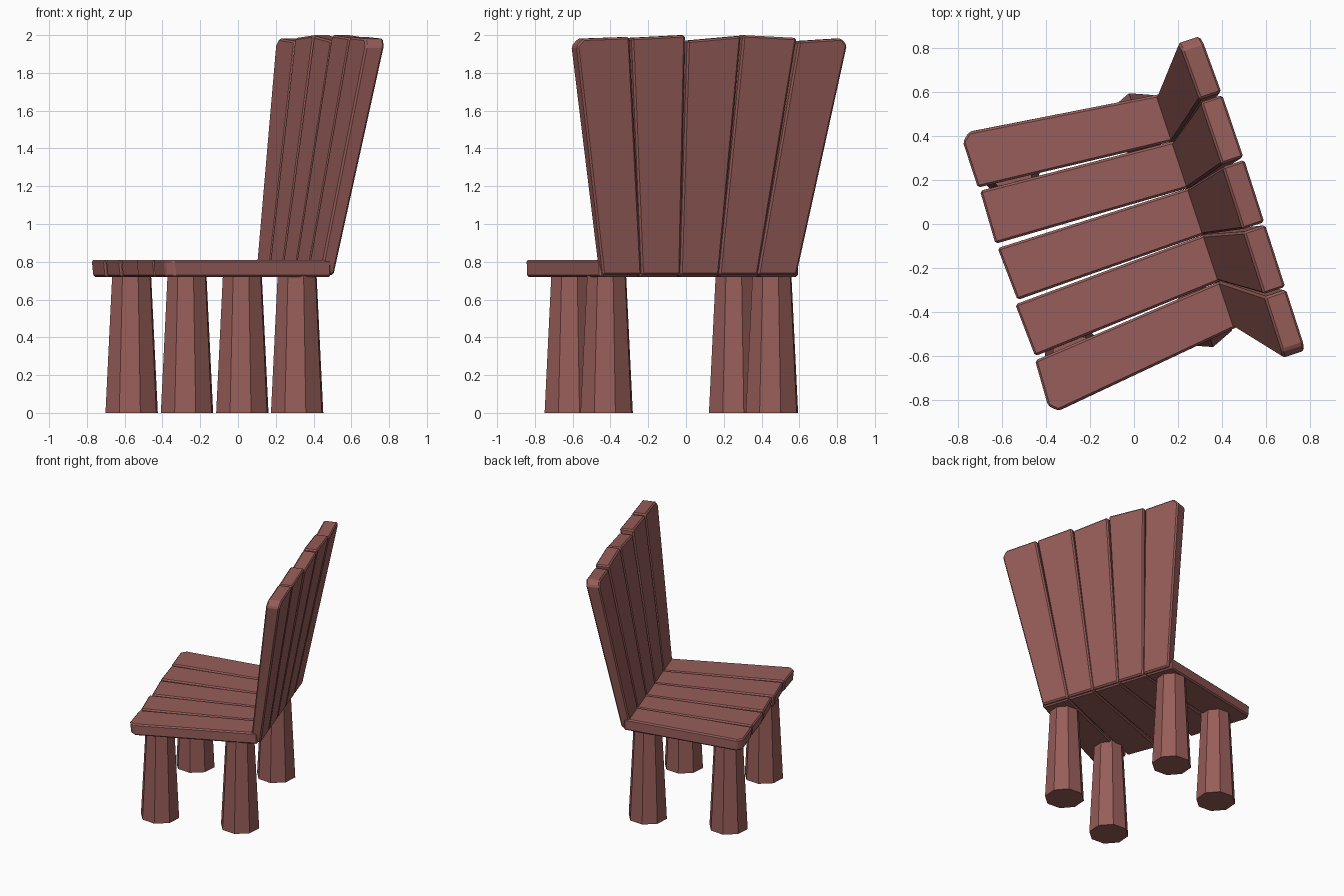
import bpy, bmesh, math
from mathutils import Vector

if "Cube" in bpy.data.objects:
    bpy.data.objects.remove(bpy.data.objects["Cube"])

wood = bpy.data.materials.new("red_wood")
wood.diffuse_color = (0.31, 0.11, 0.10, 1)
wood.use_nodes = True
wood.node_tree.nodes["Principled BSDF"].inputs["Base Color"].default_value = wood.diffuse_color


def finish(name, bm):
    bmesh.ops.recalc_face_normals(bm, faces=bm.faces)
    me = bpy.data.meshes.new(name)
    bm.to_mesh(me)
    bm.free()
    me.materials.append(wood)
    ob = bpy.data.objects.new(name, me)
    bpy.context.collection.objects.link(ob)
    return ob


def cut_corner(pts, i, d=0.04):
    """Replace outline point i by a chamfer of size d."""
    p, a, b = pts[i], pts[i - 1], pts[(i + 1) % len(pts)]
    pair = [p + (a - p).normalized() * d, p + (b - p).normalized() * d]
    return pts[:i] + pair + pts[i + 1:]


def board(name, face_a, face_b, bevel=0.01, cut=None):
    """Plank between two matching outlines, with chamfered edges."""
    if cut is not None:
        face_a, face_b = cut_corner(face_a, cut), cut_corner(face_b, cut)
    bm = bmesh.new()
    a = [bm.verts.new(p) for p in face_a]
    b = [bm.verts.new(p) for p in face_b]
    bm.faces.new(a)
    bm.faces.new(b[::-1])
    n = len(a)
    for i in range(n):
        j = (i + 1) % n
        bm.faces.new((a[i], b[i], b[j], a[j]))
    bmesh.ops.bevel(bm, geom=bm.edges[:], offset=bevel, segments=1,
                    affect='EDGES', clamp_overlap=True)
    return finish(name, bm)


ANGLE = math.radians(18.4)
back_dir = Vector((math.cos(ANGLE), math.sin(ANGLE), 0))

# joint line where the seat meets the backrest, and top line of the backrest
joint = [Vector((0.10 + 0.07 * i, 0.58 - 0.21 * i, 0.80)) for i in range(6)]
crest = [Vector((x, y, 1.97)) for x, y in
         [(0.20, 0.835), (0.30, 0.56), (0.40, 0.265), (0.495, -0.03),
          (0.59, -0.325), (0.685, -0.62)]]

# seat planks: two front corners each
fronts = [((-0.79, 0.41), (-0.71, 0.165)), ((-0.70, 0.15), (-0.63, -0.09)),
          ((-0.62, -0.11), (-0.53, -0.345)), ((-0.54, -0.365), (-0.45, -0.60)),
          ((-0.45, -0.62), (-0.38, -0.865))]
for i, (l, r) in enumerate(fronts):
    end = back_dir * 0.045
    top = [Vector((*l, 0.81)), Vector((*r, 0.81)),
           joint[i + 1] + end, joint[i] + end]
    for p in top:
        p.z = 0.81
    low = [p - Vector((0, 0, 0.09)) for p in top]
    low[0] += back_dir * 0.01
    low[1] += back_dir * 0.01
    board(f"seat_plank_{i + 1}", top, low, cut={0: 0, 4: 1}.get(i))

# fanned, leaning backrest planks with uneven tops
tops = [(1.985, 1.968), (1.985, 2.0), (1.995, 1.97), (2.0, 1.985), (1.99, 1.98)]
for i, (zl, zr) in enumerate(tops):
    bl, br = (joint[k] - (crest[k] - joint[k]) * 0.06 for k in (i, i + 1))
    tl, tr = crest[i].lerp(crest[i + 1], 0.02), crest[i].lerp(crest[i + 1], 0.98)
    tl.z, tr.z = zl, zr
    front = [bl, br, tr, tl]
    thin, thick = Vector((0.072, 0.022, 0)), Vector((0.10, 0.033, 0))
    rear = [bl + thin, br + thin, tr + thick, tl + thick]
    board(f"back_plank_{i + 1}", front, rear, cut={0: 3, 4: 2}.get(i))

# tapered eight-sided legs
legs = {"front_left_leg": (-0.563, 0.26), "front_right_leg": (-0.27, -0.61),
        "back_left_leg": (0.023, 0.455), "back_right_leg": (0.313, -0.42)}
for name, (x, y) in legs.items():
    bm = bmesh.new()
    bmesh.ops.create_cone(bm, cap_ends=True, segments=8, radius1=0.146,
                          radius2=0.108, depth=0.74)
    ob = finish(name, bm)
    ob.location = (x, y, 0.37)
    # octagon corners line up with the chair's own axis
    a0 = math.atan2(ob.data.vertices[0].co.y, ob.data.vertices[0].co.x)
    ob.rotation_euler.z = ANGLE - a0
